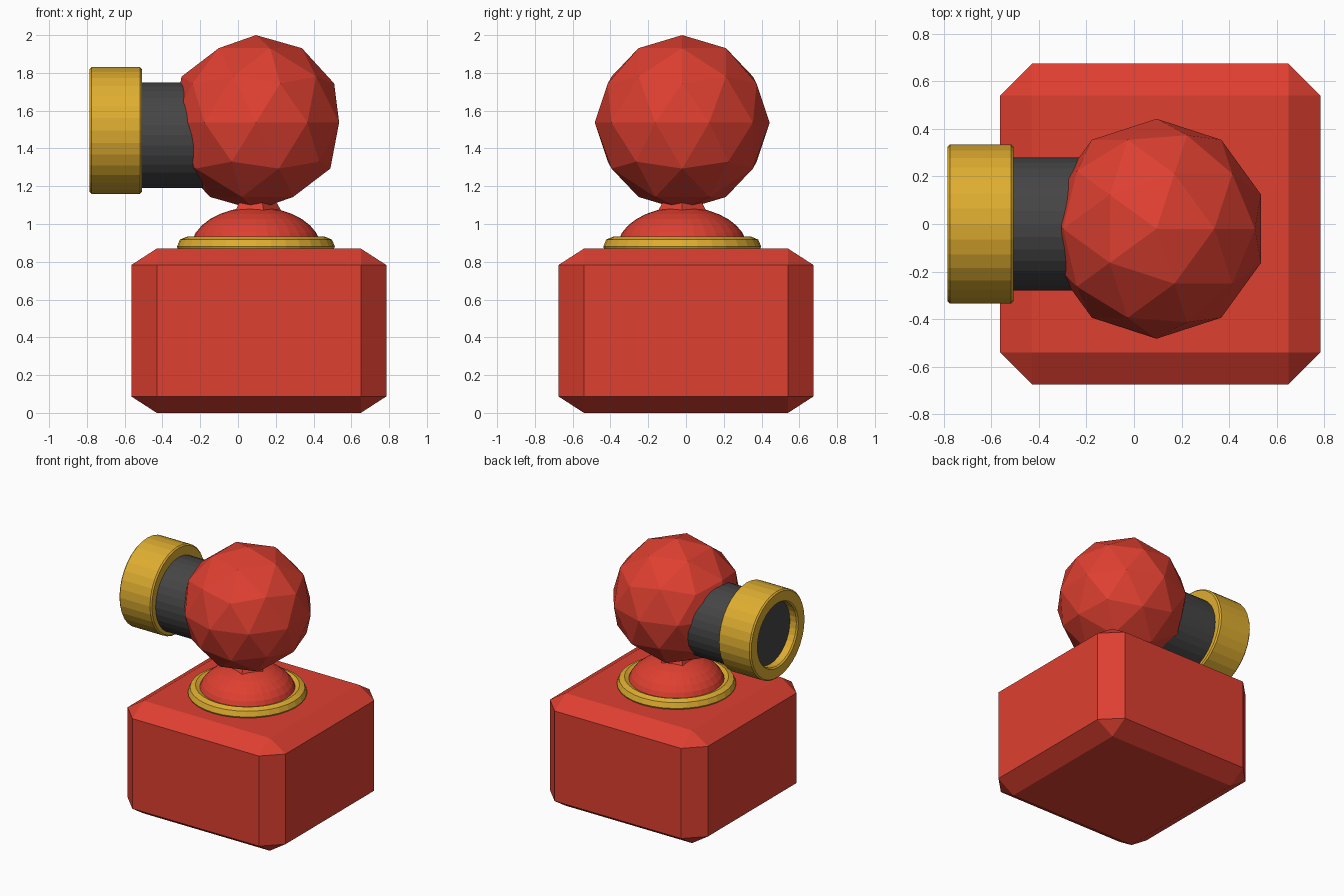
import bpy, bmesh, math
from mathutils import Matrix, Vector

if "Cube" in bpy.data.objects:
    bpy.data.objects.remove(bpy.data.objects["Cube"], do_unlink=True)


def material(name, rgb):
    m = bpy.data.materials.new(name)
    m.use_nodes = True
    m.diffuse_color = (*rgb, 1)
    m.node_tree.nodes["Principled BSDF"].inputs["Base Color"].default_value = (*rgb, 1)
    return m


red = material("red", (0.73, 0.05, 0.03))
gold = material("gold", (0.73, 0.42, 0.03))
charcoal = material("charcoal", (0.06, 0.06, 0.06))


def add_object(name, bm, mat, location, smooth=False):
    bmesh.ops.recalc_face_normals(bm, faces=bm.faces)
    mesh = bpy.data.meshes.new(name)
    bm.to_mesh(mesh)
    bm.free()
    mesh.materials.append(mat)
    ob = bpy.data.objects.new(name, mesh)
    ob.location = location
    bpy.context.collection.objects.link(ob)
    if smooth:
        bpy.ops.object.select_all(action="DESELECT")
        ob.select_set(True)
        bpy.context.view_layer.objects.active = ob
        bpy.ops.object.shade_smooth_by_angle(angle=math.radians(30))
    return ob


def lathe(name, profile, steps, mat, location, closed=False, along_x=False, smooth=False):
    """Spin a (radius, height) profile around z, or around x."""
    bm = bmesh.new()
    verts = [bm.verts.new((r, 0, h)) for r, h in profile]
    edges = [bm.edges.new(pair) for pair in zip(verts, verts[1:])]
    if closed:
        edges.append(bm.edges.new((verts[-1], verts[0])))
    bmesh.ops.spin(bm, geom=verts + edges, axis=(0, 0, 1), cent=(0, 0, 0),
                   angle=math.tau, steps=steps)
    bmesh.ops.remove_doubles(bm, verts=bm.verts, dist=0.0005)
    if along_x:
        bmesh.ops.rotate(bm, verts=bm.verts, matrix=Matrix.Rotation(math.pi / 2, 3, "Y"))
    return add_object(name, bm, mat, location, smooth)


# Chamfered body, bevelled before it is flattened
bm = bmesh.new()
bmesh.ops.create_cube(bm, size=1)
bmesh.ops.bevel(bm, geom=bm.edges[:], offset=0.1, offset_type="OFFSET",
                segments=1, affect="EDGES")
bmesh.ops.scale(bm, verts=bm.verts, vec=Vector((1.35, 1.35, 0.87)))
add_object("body", bm, red, (0.11, 0, 0.435))

AXIS_X, AXIS_Y = 0.095, -0.02

# Collar ring around the shoulder dome
collar = [(0.365 + 0.053 * math.cos(a), 0.053 * math.sin(a))
          for a in (i * math.tau / 8 for i in range(8))]
lathe("collar_ring", collar, 32, gold, (AXIS_X, AXIS_Y, 0.88), closed=True)

# Shoulder dome
dome = [(0.345 * math.cos(a), 0.22 * math.sin(a))
        for a in (i * math.pi / 16 for i in range(-2, 9))]
lathe("shoulder_dome", dome, 32, red, (AXIS_X, AXIS_Y, 0.87))

# Flared five-sided neck
lathe("neck", [(0.14, 1.06), (0.1, 1.13)], 5, red, (AXIS_X, AXIS_Y, 0))

# Faceted head
bm = bmesh.new()
bmesh.ops.create_icosphere(bm, subdivisions=2, radius=0.463)
add_object("head", bm, red, (AXIS_X, AXIS_Y, 1.537))

# Barrel
lathe("barrel", [(0, -0.72), (0.28, -0.72), (0.28, -0.05), (0, -0.05)], 32, charcoal,
      (0, 0, 1.47), along_x=True)

# Muzzle ring with softened rims
b = 0.01
muzzle = [(0.24, -0.785 + b), (0.24 + b, -0.785), (0.335 - b, -0.785), (0.335, -0.785 + b),
          (0.335, -0.508 - b), (0.335 - b, -0.508), (0.24 + b, -0.508), (0.24, -0.508 - b)]
lathe("muzzle_ring", muzzle, 32, gold, (0, 0, 1.495), closed=True, along_x=True)
